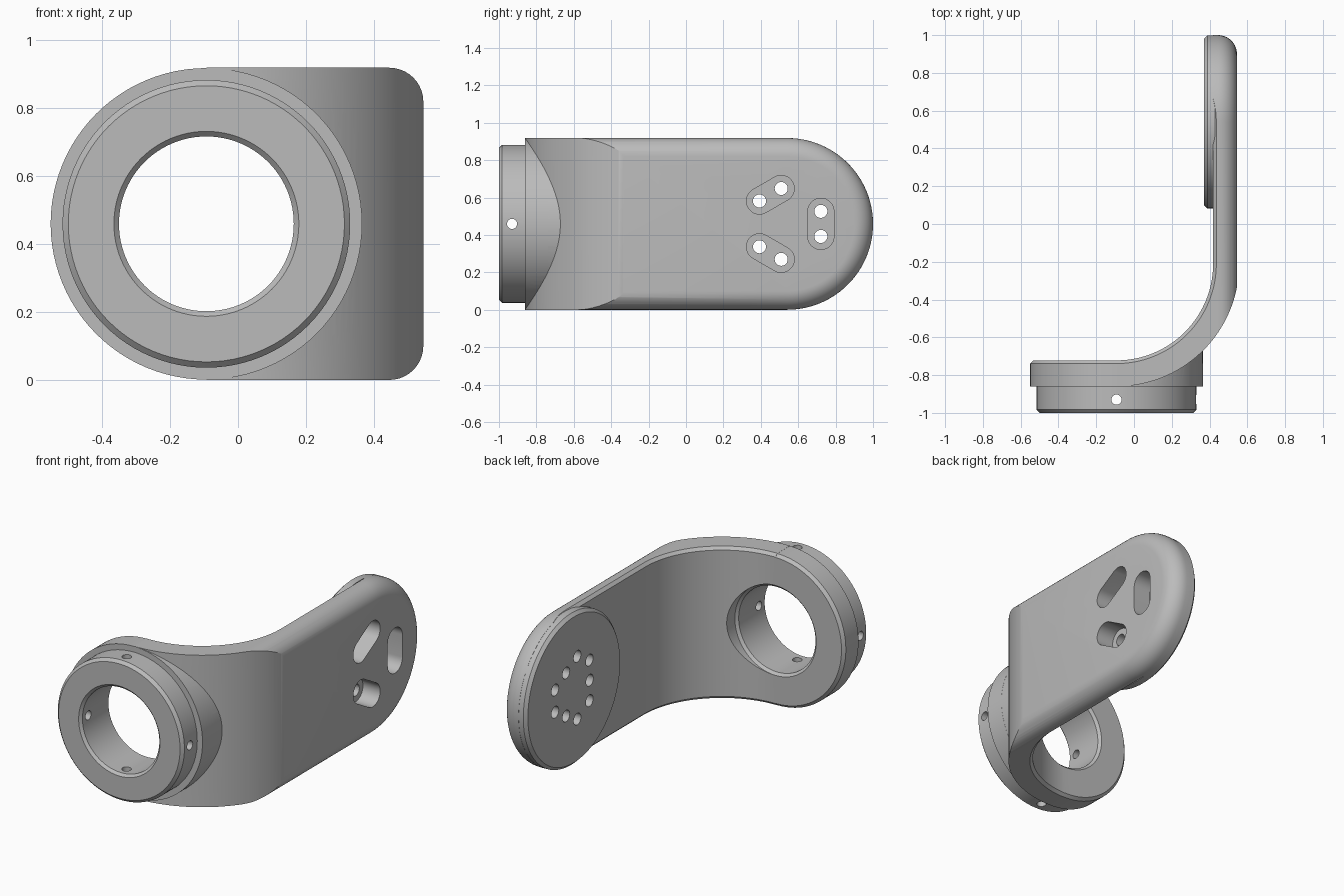
import bpy, bmesh
from math import sin, cos, pi, radians, sqrt

old = bpy.data.objects.get("Cube")
if old:
    bpy.data.objects.remove(old, do_unlink=True)

H = 0.459               # half height of the arm and height of its centre line
CX = -0.093             # axis of the clamp ring
PY = 0.541              # centre of the round mounting pad
BACK, FRONT = -0.722, -0.86
OUTER_X = 0.545

grey = bpy.data.materials.new("mid grey")
grey.use_nodes = True
grey.diffuse_color = (0.5, 0.5, 0.5, 1)
grey.node_tree.nodes["Principled BSDF"].inputs["Base Color"].default_value = (0.5, 0.5, 0.5, 1)


def loft(name, sections):
    """Closed solid through matching point loops."""
    bm = bmesh.new()
    rings = [[bm.verts.new(p) for p in s] for s in sections]
    n = len(rings[0])
    for a, b in zip(rings, rings[1:]):
        for i in range(n):
            j = (i + 1) % n
            bm.faces.new((a[i], a[j], b[j], b[i]))
    bm.faces.new(rings[0])
    bm.faces.new(rings[-1])
    bmesh.ops.recalc_face_normals(bm, faces=bm.faces)
    me = bpy.data.meshes.new(name)
    bm.to_mesh(me)
    bm.free()
    me.materials.append(grey)
    ob = bpy.data.objects.new(name, me)
    bpy.context.collection.objects.link(ob)
    return ob


def turned(name, axis, centre, profile, segs=96):
    """Round solid; profile is (position along axis, radius)."""
    k = "xyz".index(axis)
    sections = []
    for t, r in profile:
        ring = []
        for i in range(segs):
            a = 2 * pi * i / segs
            p = [r * cos(a), r * sin(a)]
            p.insert(k, t)
            ring.append([p[m] + (0 if m == k else centre[m]) for m in range(3)])
        sections.append(ring)
    return loft(name, sections)


def combine(target, other, mode):
    mod = target.modifiers.new(mode, "BOOLEAN")
    mod.operation = mode
    mod.solver = "EXACT"
    mod.object = other
    bpy.context.view_layer.objects.active = target
    bpy.ops.object.modifier_apply(modifier=mod.name)
    bpy.data.objects.remove(other, do_unlink=True)


# Bent arm, swept with chamfered inner edges and a little too tall
ARC_Y, R_IN = -0.21, -0.21 - BACK
R_OUT = ARC_Y - FRONT
CH, OVER = 0.017, 0.02


def arm_section(ox, oy, dx, dy):
    def pt(r, z):
        return (ox + dx * r, oy + dy * r, H + z)
    half = [(R_IN, H - CH), (R_IN + CH + OVER, H + OVER), (R_OUT, H + OVER)]
    return [pt(r, z) for r, z in half] + [pt(r, -z) for r, z in reversed(half)]


stations = [arm_section(CX, 1.2, 1, 0)]
STEPS = 40
for i in range(STEPS + 1):
    a = pi / 2 * i / STEPS
    stations.append(arm_section(CX, ARC_Y, cos(a), -sin(a)))
arm = loft("bracket_arm", stations)


# Envelope trims the height, the round end and the outer fillet
def envelope_section(x, r):
    arc = [(x, PY + r * cos(a), H + r * sin(a))
           for a in [pi * (i / 48 - 0.5) for i in range(49)]]
    return arc + [(x, -2, H + r), (x, -2, H - r)]


FILLET = 0.1
env = [envelope_section(-1, H)]
for i in range(11):
    a = pi / 2 * i / 10
    env.append(envelope_section(OUTER_X - FILLET * (1 - sin(a)), H - FILLET * (1 - cos(a))))
combine(arm, loft("arm_envelope", env), "INTERSECT")

# Round flange and its extension into the bend
R = 0.458
flange = turned("flange", "y", (CX, 0, H), [(FRONT, R), (BACK - CH, R), (BACK, R - CH)])
combine(arm, flange, "UNION")
span = radians(48)
lens = [(CX + (R - 0.0005) * cos(a), H + (R - 0.0005) * sin(a))
        for a in [span * (i / 16 - 1) for i in range(33)]]
extension = loft("flange_extension", [[(x, y, z) for x, z in lens] for y in (FRONT + 0.001, -0.645)])
combine(arm, extension, "UNION")

# Clamp collar in front of the flange
collar = turned("collar", "y", (CX, 0, H), [(-1, 0.406), (-1 + CH, 0.423), (-0.8, 0.423)])
combine(arm, collar, "UNION")

# Mounting pad on the inner side
pad = turned("mounting_pad", "x", (0, PY, H), [(0.37, R - 0.018), (0.388, R), (0.43, R)])
combine(arm, pad, "UNION")

# Bore with chamfered mouths
bore = turned("bore_cutter", "y", (CX, 0, H),
              [(-1.01, 0.282), (-0.985, 0.257), (BACK - 0.015, 0.257), (BACK, 0.272), (-0.4, 0.272)])
combine(arm, bore, "DIFFERENCE")

# Set screw holes through the collar
for axis, lo, hi in (("x", -0.8, 0.6), ("z", -0.1, 1.1)):
    hole = turned("screw_cutter", axis, (CX, -0.93, H), [(lo, 0.027), (hi, 0.027)], 24)
    combine(arm, hole, "DIFFERENCE")

# Three recessed slots with two through holes each, plus blind pin holes
for turn in (0, 120, 240):
    c, s = cos(radians(turn)), sin(radians(turn))

    def on_pad(u, v):
        return PY + u * c - v * s, H + u * s + v * c

    outline = []
    for end in (1, -1):
        for i in range(17):
            a = pi * i / 16
            outline.append(on_pad(0.18 + 0.07 * cos(a) * end, end * (0.067 + 0.07 * sin(a))))
    slot = loft("slot_cutter", [[(x, y, z) for y, z in outline] for x in (0.43, 0.6)])
    combine(arm, slot, "DIFFERENCE")
    holes = [(0.18, 0.067, 0.5), (0.18, -0.067, 0.5), (-0.15, 0, 0.45)]
    for u, v, depth in holes:
        y, z = on_pad(u, v)
        hole = turned("hole_cutter", "x", (0, y, z), [(0.3, 0.035), (depth, 0.035)], 24)
        combine(arm, hole, "DIFFERENCE")

# Smooth curved faces, keep edges sharp
bpy.ops.object.select_all(action="DESELECT")
arm.select_set(True)
bpy.context.view_layer.objects.active = arm
bpy.ops.object.shade_smooth_by_angle(angle=radians(25))
